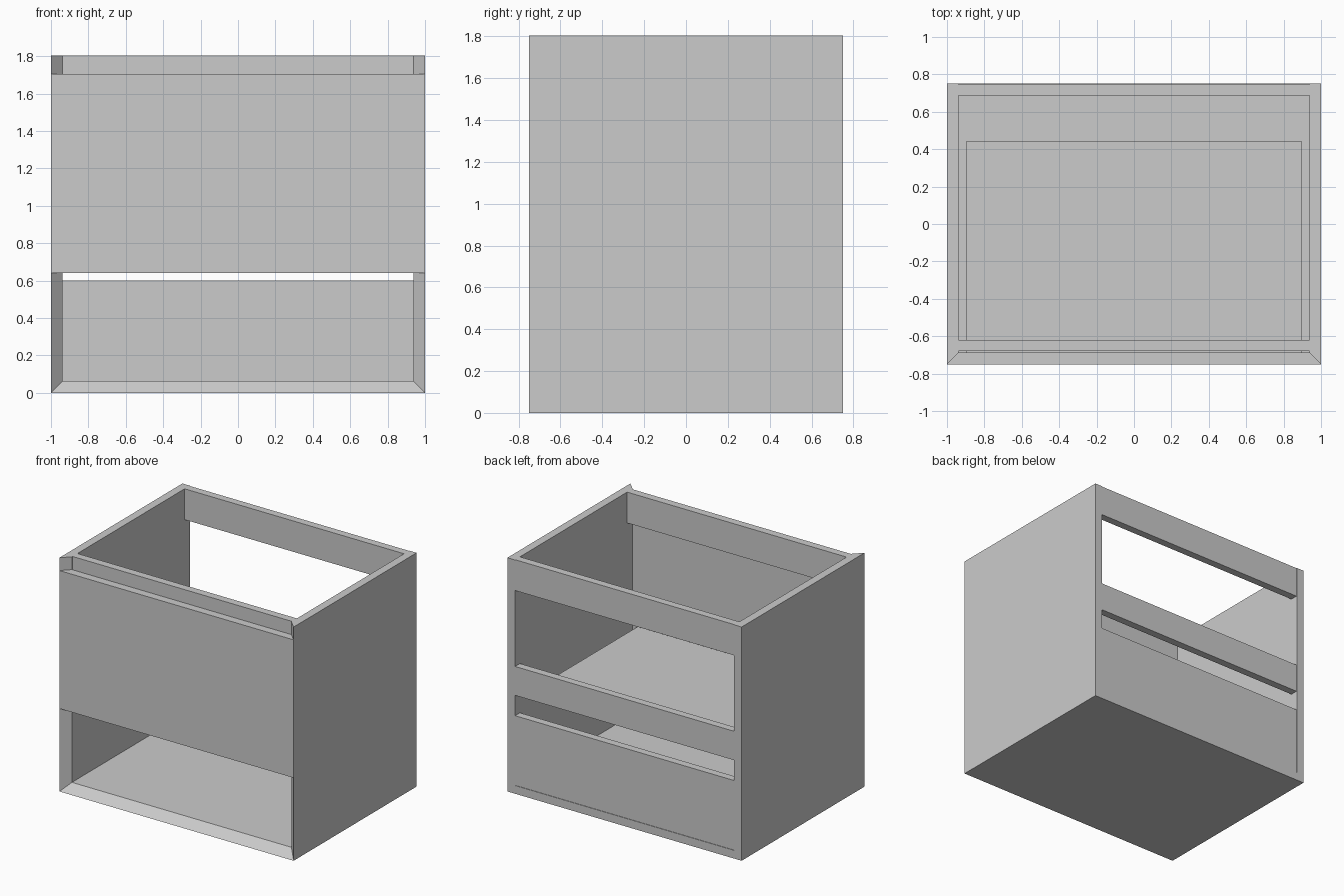
import bpy, bmesh

if "Cube" in bpy.data.objects:
    bpy.data.objects.remove(bpy.data.objects["Cube"])

W, D, H, T = 1.0, 0.75, 1.804, 0.063   # half width, half depth, height, board thickness
IN = W - T                             # inner half width


def finish(name, bm):
    bmesh.ops.recalc_face_normals(bm, faces=bm.faces)
    me = bpy.data.meshes.new(name)
    bm.to_mesh(me)
    bm.free()
    ob = bpy.data.objects.new(name, me)
    bpy.context.collection.objects.link(ob)
    return ob


def prism(name, pts, z0, z1):
    """Extrude an xy outline from z0 to z1."""
    bm = bmesh.new()
    face = bm.faces.new([bm.verts.new((x, y, z0)) for x, y in pts])
    top = bmesh.ops.extrude_face_region(bm, geom=[face])["geom"]
    verts = [v for v in top if isinstance(v, bmesh.types.BMVert)]
    bmesh.ops.translate(bm, verts=verts, vec=(0, 0, z1 - z0))
    return finish(name, bm)


def board(name, hx, y0, y1, z0, z1):
    return prism(name, [(-hx, y0), (hx, y0), (hx, y1), (-hx, y1)], z0, z1)


# U-shaped carcase: mitred sides and floor, front edges sloping inwards
outer = [(-W, H), (-W, 0), (W, 0), (W, H)]
inner = [(-IN, H), (-IN, T), (IN, T), (IN, H)]
bm = bmesh.new()
of, inf, ob_, ib = [[bm.verts.new((x, y, z)) for x, z in prof]
                    for prof, y in ((outer, -D), (inner, -D + T), (outer, D), (inner, D))]
loops = [of, ob_, ib, inf]
for a, b in zip(loops, loops[1:] + loops[:1]):
    for i in range(3):
        bm.faces.new((a[i], a[i + 1], b[i + 1], b[i]))
for i in (0, 3):
    bm.faces.new([l[i] for l in loops])
finish("carcase", bm)

# Drawer front, mitred at both ends to fit the sloping side edges
prism("drawer_front", [(-W, -D), (W, -D), (IN, -D + T), (-IN, -D + T)], 0.64, 1.705)

# Drawer base
board("drawer_base", 0.895, -D + T, 0.443, 0.69, 0.75)

# Cross rails and lower back panel, set just inside the rear edge
board("front_top_rail", IN, -0.68, -0.62, 1.566, H)
for name, z0, z1 in (("back_top_rail", 1.566, H),
                     ("back_middle_rail", 0.757, 0.98),
                     ("lower_back_panel", T, 0.60)):
    board(name, IN, 0.687, 0.746, z0, z1)
